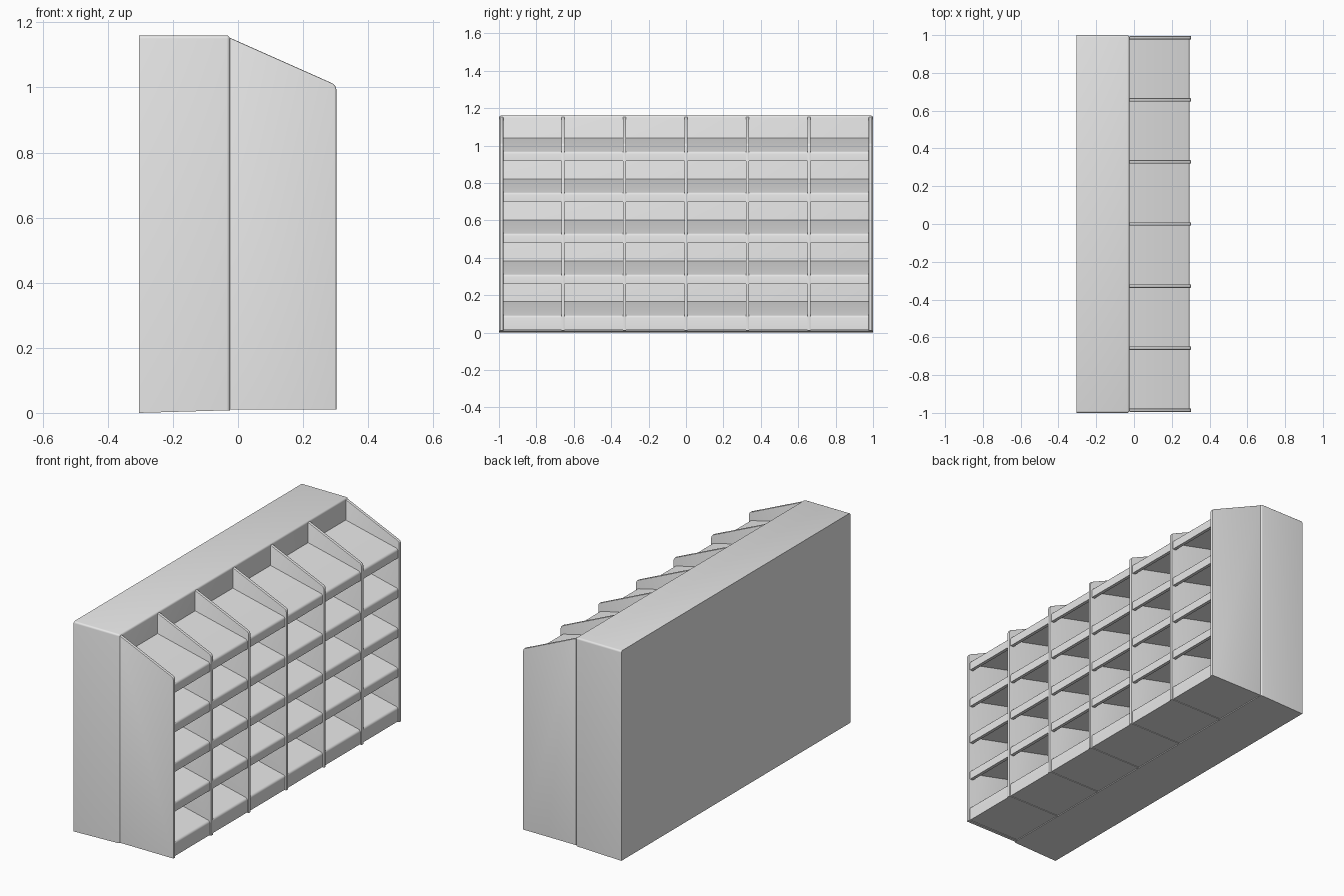
import bpy
import bmesh
from mathutils import Vector

old = bpy.data.objects.get("Cube")
if old:
    bpy.data.objects.remove(old, do_unlink=True)

grey = bpy.data.materials.new("light grey")
grey.use_nodes = True
grey.diffuse_color = (0.8, 0.8, 0.8, 1)
grey.node_tree.nodes["Principled BSDF"].inputs["Base Color"].default_value = (0.8, 0.8, 0.8, 1)


def extrude_profile(name, profile, y0, y1, bevel=0, rule=None, segments=3):
    """Extrude an x-z profile along y and round the edges picked by the rule."""
    bm = bmesh.new()
    face = bm.faces.new([bm.verts.new((x, y0, z)) for x, z in profile])
    out = bmesh.ops.extrude_face_region(bm, geom=[face])
    moved = [v for v in out["geom"] if isinstance(v, bmesh.types.BMVert)]
    bmesh.ops.translate(bm, verts=moved, vec=Vector((0, y1 - y0, 0)))
    bmesh.ops.recalc_face_normals(bm, faces=bm.faces)
    if bevel:
        edges = [e for e in bm.edges if rule(e.verts[0].co, e.verts[1].co)]
        bmesh.ops.bevel(bm, geom=edges, offset=bevel, segments=segments,
                        profile=0.5, affect='EDGES')
    mesh = bpy.data.meshes.new(name)
    bm.to_mesh(mesh)
    bm.free()
    mesh.materials.append(grey)
    obj = bpy.data.objects.new(name, mesh)
    bpy.context.collection.objects.link(obj)
    bpy.ops.object.select_all(action='DESELECT')
    obj.select_set(True)
    bpy.context.view_layer.objects.active = obj
    bpy.ops.object.shade_smooth_by_angle(angle=0.6)
    return obj


BACK, SEAM, FRONT, TOP = -0.305, -0.025, 0.302, 1.16
BASE = 0.01

# Tall closed cabinet, softened on its top ends and along the seam
extrude_profile(
    "cabinet_body",
    [(BACK, 0.0), (SEAM, 0.008), (SEAM, TOP), (BACK, TOP)], -1, 1, 0.01,
    lambda a, b: (min(a.x, b.x) > SEAM - 0.001 and min(a.z, b.z) > -1 and max(a.z, b.z) > 0.5)
    or (min(a.z, b.z) > TOP - 0.001 and abs(a.y - b.y) < 0.001))

# Upright dividers with sloping tops and softened front edges
divider_profile = [(SEAM, BASE), (FRONT, BASE), (FRONT, 0.995), (0.299, 1.005),
                   (0.292, 1.012), (SEAM, 1.153)]
pitch, half = 0.986 / 3, 0.009
for i in range(7):
    y = (i - 3) * pitch
    extrude_profile(f"divider_{i + 1}", divider_profile, y - half, y + half, 0.004,
                    lambda a, b: abs(a.y - b.y) < 0.001 and max(a.x, b.x) > 0.1
                    and max(a.z, b.z) > 0.1, 2)

# Sloping shelves with a short front lip; the lowest is closed down to the base
lip_x, rise, step = 0.294, 0.075, 0.219
for level in range(5):
    z = 0.09 + level * step
    if level == 0:
        profile = [(SEAM, BASE + 0.003), (lip_x, BASE + 0.003), (lip_x, z), (SEAM, z + rise)]
    else:
        profile = [(SEAM, z + rise - 0.018), (lip_x - 0.018, z - 0.014),
                   (lip_x - 0.018, z - 0.05), (lip_x, z - 0.05),
                   (lip_x, z), (SEAM, z + rise)]
    for bay in range(6):
        y0 = (bay - 3) * pitch + half
        extrude_profile(f"shelf_{level + 1}_{bay + 1}", profile, y0, y0 + pitch - 2 * half,
                        0.01, lambda a, b, z=z: abs(a.z - z) < 0.001 and abs(b.z - z) < 0.001)
